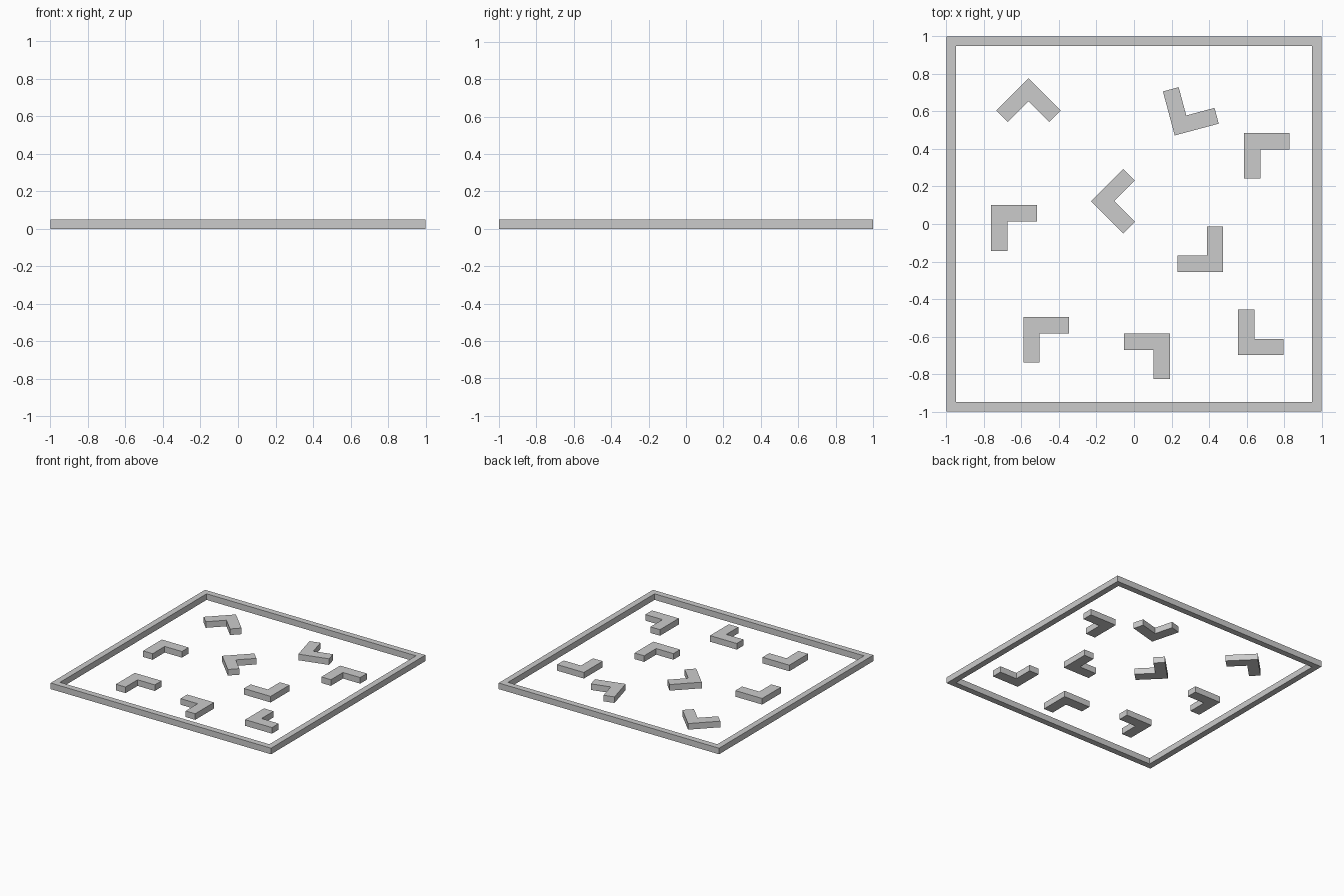
import bpy, bmesh
from math import radians
from mathutils import Matrix

if "Cube" in bpy.data.objects:
    bpy.data.objects.remove(bpy.data.objects["Cube"])

HEIGHT = 0.05
LEG, WIDTH = 0.243, 0.087   # L-wall leg length and thickness
RIM = 0.05                  # border thickness


def finish(bm, name):
    bmesh.ops.recalc_face_normals(bm, faces=bm.faces)
    mesh = bpy.data.meshes.new(name)
    bm.to_mesh(mesh)
    bm.free()
    obj = bpy.data.objects.new(name, mesh)
    bpy.context.collection.objects.link(obj)
    return obj


def extrude_up(bm, faces):
    geom = bmesh.ops.extrude_face_region(bm, geom=faces)["geom"]
    verts = [g for g in geom if isinstance(g, bmesh.types.BMVert)]
    bmesh.ops.translate(bm, verts=verts, vec=(0, 0, HEIGHT))


# Square border: an outer and an inner ring joined, then raised
bm = bmesh.new()
corners = [(-1, -1), (1, -1), (1, 1), (-1, 1)]
outer = [bm.verts.new((x, y, 0)) for x, y in corners]
inner = [bm.verts.new((x * (1 - RIM), y * (1 - RIM), 0)) for x, y in corners]
ring = [bm.faces.new((outer[i], outer[(i + 1) % 4], inner[(i + 1) % 4], inner[i]))
        for i in range(4)]
extrude_up(bm, ring)
finish(bm, "border_wall")


# L-shaped wall: outer corner at the object origin, legs along local x and y
def corner_wall(name, x, y, angle):
    profile = [(0, 0), (LEG, 0), (LEG, WIDTH), (WIDTH, WIDTH), (WIDTH, LEG), (0, LEG)]
    bm = bmesh.new()
    face = bm.faces.new([bm.verts.new((px, py, 0)) for px, py in profile])
    extrude_up(bm, [face])
    obj = finish(bm, name)
    obj.matrix_world = Matrix.Translation((x, y, 0)) @ Matrix.Rotation(radians(angle), 4, 'Z')


# Outer corner position and rotation of each obstacle
walls = [
    (-0.563, 0.777, 225), (0.217, 0.472, 15), (0.587, 0.485, -90),
    (-0.229, 0.122, -45), (-0.761, 0.100, -90), (0.475, -0.255, 90),
    (-0.590, -0.496, -90), (0.191, -0.584, 180), (0.555, -0.699, 0),
]
for i, (x, y, angle) in enumerate(walls, 1):
    corner_wall(f"corner_wall_{i}", x, y, angle)
